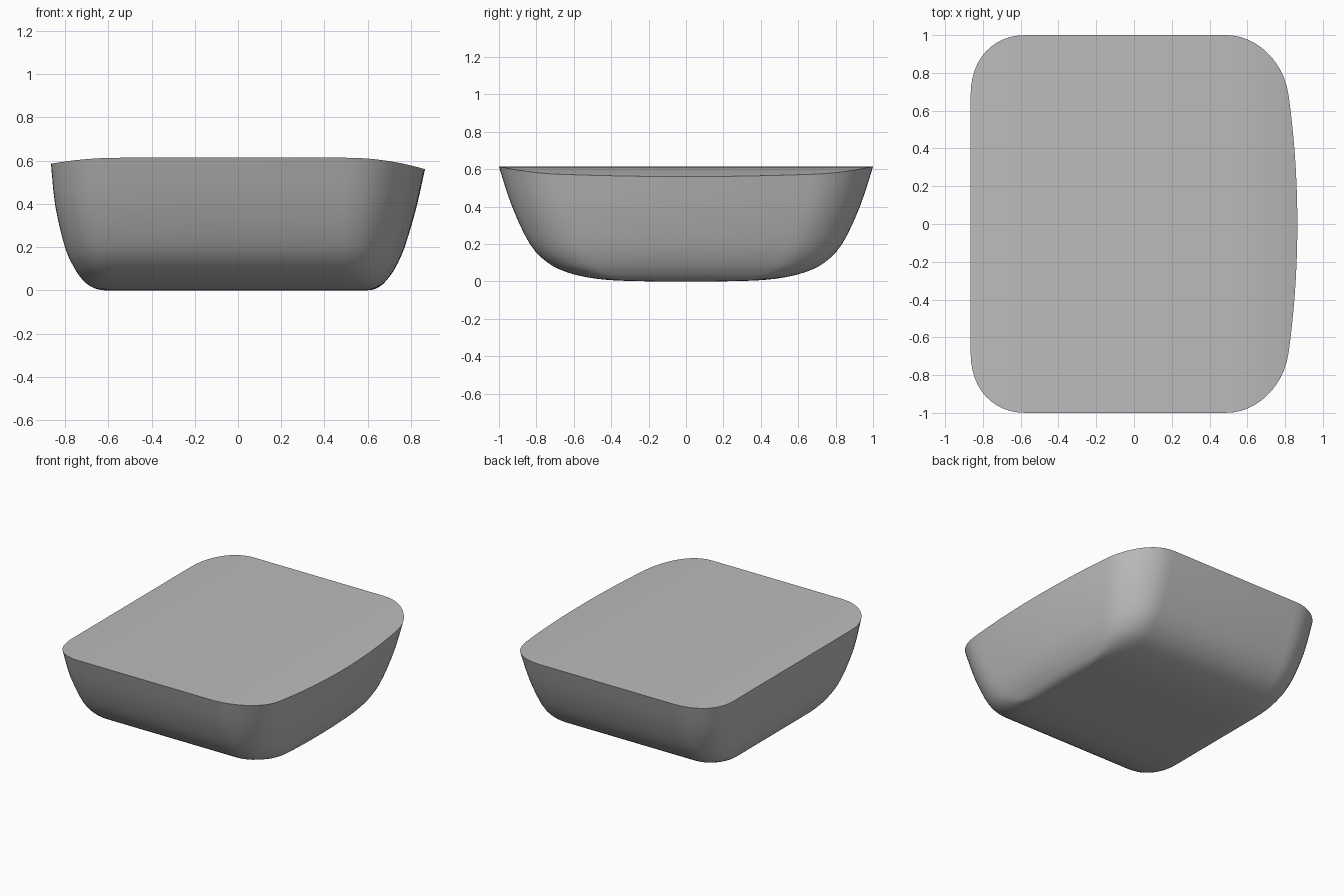
import bpy, bmesh, math

cube = bpy.data.objects.get("Cube")
if cube:
    bpy.data.objects.remove(cube, do_unlink=True)

# Level sections: height, half depth, left-hand extent, right-hand extent, corner depth
SECTIONS = [
    (0.00, 0.20, 0.62, 0.60, 0.06), (0.005, 0.38, 0.65, 0.63, 0.10),
    (0.02, 0.52, 0.685, 0.66, 0.15), (0.05, 0.64, 0.72, 0.69, 0.20),
    (0.10, 0.74, 0.755, 0.725, 0.24), (0.20, 0.835, 0.80, 0.77, 0.28),
    (0.40, 0.93, 0.845, 0.825, 0.30), (0.613, 1.0, 0.865, 0.865, 0.32),
]
TOP = SECTIONS[-1][0]
SPLIT_LOW, SPLIT_HIGH = -0.57, 0.48   # where the corners begin
STEPS = 12


def smooth_sections(rows, n=3):
    """Insert spline steps between the sections."""
    out = []
    for i in range(len(rows) - 1):
        p0, p1 = rows[max(i - 1, 0)], rows[i]
        p2, p3 = rows[i + 1], rows[min(i + 2, len(rows) - 1)]
        for k in range(n):
            t = k / n
            row = []
            for a, b, c, d in zip(p0, p1, p2, p3):
                m1, m2 = (c - a) / 2, (d - b) / 2
                row.append(b + m1 * t + (3 * (c - b) - 2 * m1 - m2) * t**2
                           + (2 * (b - c) + m1 + m2) * t**3)
            out.append(row)
    return out + [rows[-1]]


def crown_drop(x):
    """How far the top falls toward the two ends."""
    if x > 0:
        return 0.053 * max(0, (x - 0.5) / 0.365) ** 2
    return 0.028 * max(0, (-x - 0.55) / 0.315) ** 2


def half_outline(depth, low, high, corner):
    """Front half of a section, from the bowed end to the straight end."""
    pts = []
    bow = lambda y: high - 0.1 * y * y
    start = depth - corner
    for i in range(STEPS):
        y = start * i / STEPS
        pts.append((bow(y), -y))
    for i in range(STEPS + 1):
        a = math.pi / 2 * i / STEPS
        y = start + corner * math.sin(a) ** 0.92
        pts.append((SPLIT_HIGH + (bow(y) - SPLIT_HIGH) * max(0, math.cos(a)) ** 0.92, -y))
    for i in range(STEPS + 1):
        a = math.pi / 2 * (1 - i / STEPS)
        pts.append((SPLIT_LOW - (low + SPLIT_LOW) * max(0, math.cos(a)) ** 0.92,
                    -(start + corner * math.sin(a) ** 0.92)))
    return pts


# Lofted body
bm = bmesh.new()
rings = []
for z, depth, low, high, corner in smooth_sections(SECTIONS):
    half = half_outline(depth, low, high, corner)
    outline = half + [(x, -y) for x, y in reversed(half[1:])]
    rings.append([bm.verts.new((x, y, max(0, z) - crown_drop(x) * (z / TOP) ** 2))
                  for x, y in outline])
count = len(rings[0])
for lower, upper in zip(rings, rings[1:]):
    for i in range(count):
        j = (i + 1) % count
        bm.faces.new((lower[i], lower[j], upper[j], upper[i]))

# Flat base
bm.faces.new(list(reversed(rings[0])))

# Crowned top, in strips from front edge to back edge
rim = rings[-1]
bm.faces.new((rim[0], rim[1], rim[-1]))
for i in range(1, count // 2):
    bm.faces.new((rim[i], rim[i + 1], rim[-i - 1], rim[-i]))
bmesh.ops.recalc_face_normals(bm, faces=bm.faces)

mesh = bpy.data.meshes.new("rounded_block")
bm.to_mesh(mesh)
bm.free()
block = bpy.data.objects.new("rounded_block", mesh)
bpy.context.collection.objects.link(block)

# Grey material
grey = bpy.data.materials.new("mid_grey")
grey.use_nodes = True
colour = (0.5, 0.5, 0.5, 1)
grey.diffuse_color = colour
grey.node_tree.nodes["Principled BSDF"].inputs["Base Color"].default_value = colour
mesh.materials.append(grey)

# Smooth sides with a crisp rim
bpy.ops.object.select_all(action="DESELECT")
block.select_set(True)
bpy.context.view_layer.objects.active = block
bpy.ops.object.shade_smooth_by_angle(angle=math.radians(40))
